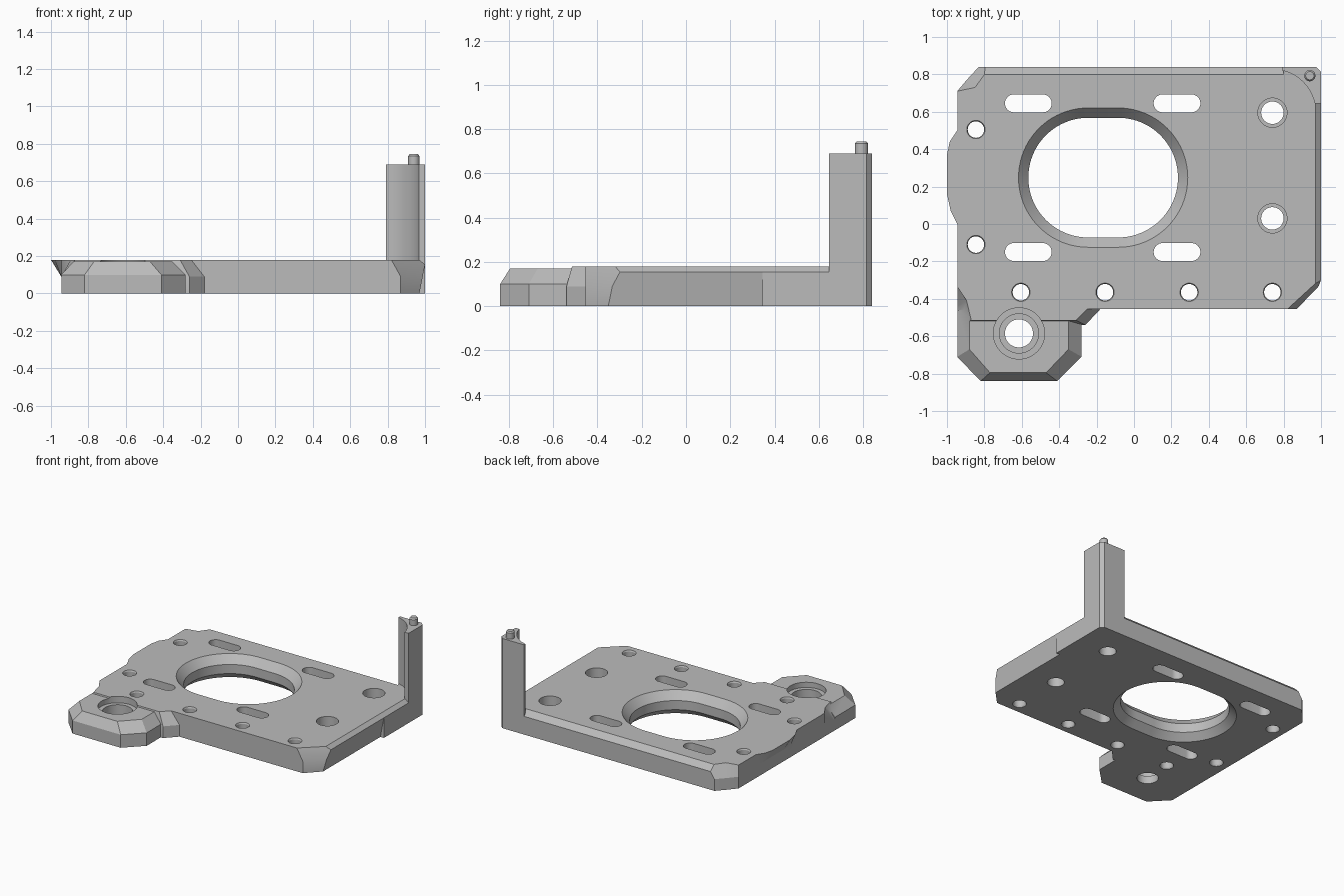
import bpy, bmesh
from math import cos, sin, pi, radians

default = bpy.data.objects.get("Cube")
if default:
    bpy.data.objects.remove(default, do_unlink=True)

GREY = (0.5, 0.5, 0.5, 1)
grey = bpy.data.materials.new("satin grey")
grey.use_nodes = True
grey.diffuse_color = GREY
grey.node_tree.nodes["Principled BSDF"].inputs["Base Color"].default_value = GREY


def loft(name, rings):
    """Closed solid through matching rings of points."""
    bm = bmesh.new()
    loops = [[bm.verts.new(p) for p in ring] for ring in rings]
    count = len(loops[0])
    for lower, upper in zip(loops, loops[1:]):
        for i in range(count):
            j = (i + 1) % count
            bm.faces.new((lower[i], lower[j], upper[j], upper[i]))
    bm.faces.new(loops[0])
    bm.faces.new(loops[-1])
    bmesh.ops.recalc_face_normals(bm, faces=bm.faces)
    mesh = bpy.data.meshes.new(name)
    bm.to_mesh(mesh)
    bm.free()
    mesh.materials.append(grey)
    obj = bpy.data.objects.new(name, mesh)
    bpy.context.collection.objects.link(obj)
    return obj


def level(points, z):
    return [(x, y, z) for x, y in points]


def slot(name, centre, profile, half=0.0, steps=24):
    """Round or elongated solid following (radius, height) steps."""
    rings = []
    for r, z in profile:
        ring = []
        for side, start in ((1, -pi / 2), (-1, pi / 2)):
            for i in range(steps + (1 if half else 0)):
                a = start + pi * i / steps
                ring.append((centre[0] + side * half + r * cos(a),
                             centre[1] + r * sin(a), z))
        rings.append(ring)
    return loft(name, rings)


def combine(target, tool, operation):
    mod = target.modifiers.new(operation, 'BOOLEAN')
    mod.operation = operation
    mod.solver = 'EXACT'
    mod.object = tool
    tool.hide_render = True
    bpy.context.view_layer.update()
    graph = bpy.context.evaluated_depsgraph_get()
    result = bpy.data.meshes.new_from_object(target.evaluated_get(graph))
    target.modifiers.clear()
    target.data = result
    bpy.data.objects.remove(tool, do_unlink=True)


def smooth(obj):
    bpy.ops.object.select_all(action='DESELECT')
    obj.select_set(True)
    bpy.context.view_layer.objects.active = obj
    bpy.ops.object.shade_smooth_by_angle(angle=radians(25))


TOP = 0.18
LEFT = -0.945

# Main plate: lower outline and the top outline it leans to
corners = [
    ((LEFT, -0.54), (-0.87, -0.515)),
    ((-0.26, -0.54), (-0.31, -0.515)),
    ((-0.18, -0.455), (-0.25, -0.455)),
    ((0.87, -0.455), (0.82, -0.455)),
    ((1, -0.32), (1, -0.29)),
    ((1, 0.815), (1, 0.815)),
    ((0.975, 0.84), (0.975, 0.84)),
    ((-0.83, 0.84), (-0.77, 0.84)),
    ((-0.89, 0.775), (-0.85, 0.73)),
    ((LEFT, 0.71), (LEFT, 0.71)),
    ((LEFT, 0.5), (LEFT, 0.5)),
    ((LEFT, 0.44), (-0.985, 0.44)),
    ((LEFT, 0.37), (-1, 0.37)),
    ((LEFT, 0.16), (-1, 0.16)),
    ((LEFT, 0.08), (-0.98, 0.07)),
    ((LEFT, 0), (LEFT, 0)),
    ((LEFT, -0.335), (LEFT, -0.335)),
    ((LEFT, -0.44), (-0.895, -0.41)),
]
low = [c[0] for c in corners]
high = [c[1] for c in corners]
plate = loft("base_plate", [level(low, 0), level(low, 0.09), level(high, TOP)])

# Right side chamfer, right side undercut and back chamfer
edge = [(0.958, 0.19), (1, 0.155), (1.1, 0.155), (1.1, 0.19)]
under = [(0.966, -0.02), (1, 0.155), (1.1, 0.155), (1.1, -0.02)]
back = [(0.79, 0.19), (0.85, 0.13), (0.9, 0.19)]
for section, start, end in ((edge, -0.6, 0.65), (under, -0.6, 0.345)):
    tool = loft("edge_cutter", [[(x, y, z) for x, z in section] for y in (start, end)])
    combine(plate, tool, 'DIFFERENCE')
tool = loft("back_cutter", [[(x, y, z) for y, z in back] for x in (-1.1, 0.8)])
combine(plate, tool, 'DIFFERENCE')

# Front mounting tab with sloped shoulders
tab_low = [(LEFT, -0.46), (LEFT, -0.71), (-0.82, -0.84),
           (-0.41, -0.84), (-0.28, -0.71), (-0.28, -0.46)]
tab_high = [(-0.88, -0.46), (-0.88, -0.67), (-0.77, -0.795),
            (-0.47, -0.795), (-0.35, -0.67), (-0.35, -0.46)]
tab = loft("mounting_tab", [level(tab_low, 0), level(tab_low, 0.1), level(tab_high, 0.17)])
combine(plate, tab, 'UNION')

# Corner post, hollowed around the neighbouring screw hole
post_points = [(1, 0.645), (1, 0.815), (0.975, 0.84), (0.79, 0.84)]
for i in range(17):
    a = radians(77.5 - 65 * i / 16)
    post_points.append((0.74 + 0.232 * cos(a), 0.595 + 0.232 * sin(a)))
post = loft("corner_post", [level(post_points, 0.1), level(post_points, 0.69)])
combine(plate, post, 'UNION')

# Large opening, flared on both faces
flare = [(0.39, -0.02), (0.32, 0.05), (0.32, 0.12), (0.39, 0.2)]
combine(plate, slot("opening", (-0.165, 0.248), flare, 0.08, 40), 'DIFFERENCE')

# Adjustment slots
for x in (-0.565, 0.23):
    for y in (0.645, -0.15):
        tool = slot("slot_cutter", (x, y), [(0.048, -0.1), (0.048, 0.3)], 0.077, 16)
        combine(plate, tool, 'DIFFERENCE')

# Small screw holes with a broken edge
small = [(0.054, -0.01), (0.044, 0.01), (0.044, 0.17), (0.054, 0.19)]
places = [(-0.845, 0.505), (-0.845, -0.11)]
places += [(x, -0.365) for x in (-0.605, -0.155, 0.295, 0.74)]
for place in places:
    combine(plate, slot("screw_cutter", place, small), 'DIFFERENCE')

# Counterbored holes
bore = [(0.06, -0.1), (0.06, 0.09), (0.078, 0.09), (0.078, 0.3)]
for y in (0.595, 0.03):
    combine(plate, slot("bore_cutter", (0.74, y), bore), 'DIFFERENCE')
seat = [(0.075, -0.1), (0.075, 0.06), (0.105, 0.06), (0.105, 0.13), (0.137, 0.13), (0.137, 0.3)]
combine(plate, slot("seat_cutter", (-0.615, -0.585), seat), 'DIFFERENCE')
smooth(plate)

# Locating pin on top of the post
pin = slot("locating_pin", (0.94, 0.793),
           [(0.03, 0.65), (0.03, 0.735), (0.022, 0.745)])
smooth(pin)
